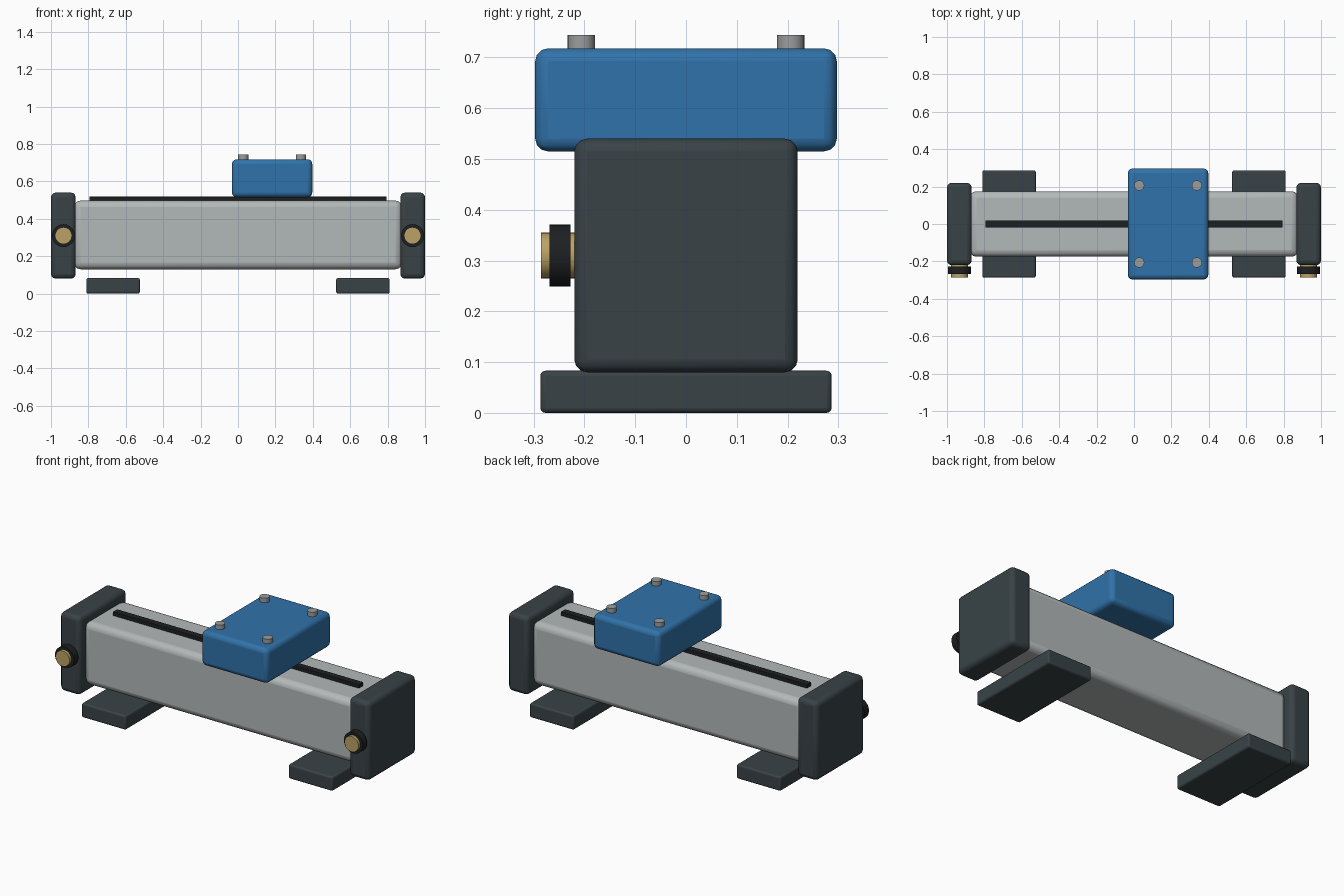
import bpy, math

if "Cube" in bpy.data.objects:
    bpy.data.objects.remove(bpy.data.objects["Cube"])


def material(name, color):
    m = bpy.data.materials.new(name)
    m.diffuse_color = (*color, 1)
    m.use_nodes = True
    m.node_tree.nodes["Principled BSDF"].inputs["Base Color"].default_value = m.diffuse_color
    return m


SILVER = material("aluminium", (0.45, 0.48, 0.48))
DARK = material("dark_grey", (0.04, 0.055, 0.062))
BLACK = material("black", (0.012, 0.014, 0.016))
BLUE = material("blue", (0.03, 0.17, 0.40))
BRASS = material("brass", (0.50, 0.36, 0.13))
STEEL = material("steel", (0.33, 0.34, 0.34))


def finish(ob, name, mat, bevel, segments=3):
    ob.name = name
    ob.data.materials.append(mat)
    if bevel:
        b = ob.modifiers.new("bevel", "BEVEL")
        b.width, b.segments = bevel, segments
        b.limit_method = "ANGLE"
        b.angle_limit = math.radians(40)
    bpy.ops.object.shade_smooth_by_angle(angle=math.radians(35))
    return ob


def box(name, x, y, z, mat, bevel):
    """Box from (min, max) ranges on each axis."""
    bpy.ops.mesh.primitive_cube_add(size=1, location=[(a + b) / 2 for a, b in (x, y, z)])
    ob = bpy.context.object
    ob.scale = [b - a for a, b in (x, y, z)]
    bpy.ops.object.transform_apply(location=False, rotation=False, scale=True)
    return finish(ob, name, mat, bevel)


def cylinder(name, loc, radius, depth, mat, rot=(0, 0, 0), bevel=0, sides=32):
    bpy.ops.mesh.primitive_cylinder_add(vertices=sides, radius=radius, depth=depth,
                                        location=loc, rotation=rot)
    return finish(bpy.context.object, name, mat, bevel, 2)


# Main rail housing and belt slot cover
box("rail_body", (-0.877, 0.877), (-0.175, 0.175), (0.13, 0.497), SILVER, 0.035)
box("belt_strip", (-0.795, 0.795), (-0.02, 0.02), (0.485, 0.519), BLACK, 0.003)

# Sliding carriage with four screws
box("carriage", (-0.033, 0.397), (-0.297, 0.297), (0.515, 0.718), BLUE, 0.025)
for sx in (0.028, 0.336):
    for sy in (-0.206, 0.206):
        cylinder("carriage_screw", (sx, sy, 0.722), 0.027, 0.044, STEEL, sides=24)

# End caps, feet and port fittings, one set per side
FACE_FRONT = (math.pi / 2, 0, 0)
for side, s in (("left", -1), ("right", 1)):
    def span(a, b):
        return tuple(sorted((s * a, s * b)))
    box(side + "_end_cap", span(0.868, 1.0), (-0.22, 0.22), (0.08, 0.54), DARK, 0.025)
    box(side + "_foot", span(0.525, 0.811), (-0.287, 0.287), (0, 0.083), DARK, 0.01)
    cylinder(side + "_port", (s * 0.933, -0.246, 0.31), 0.045, 0.08, BRASS, FACE_FRONT)
    cylinder(side + "_port_collar", (s * 0.933, -0.248, 0.31), 0.061, 0.041, BLACK, FACE_FRONT)
